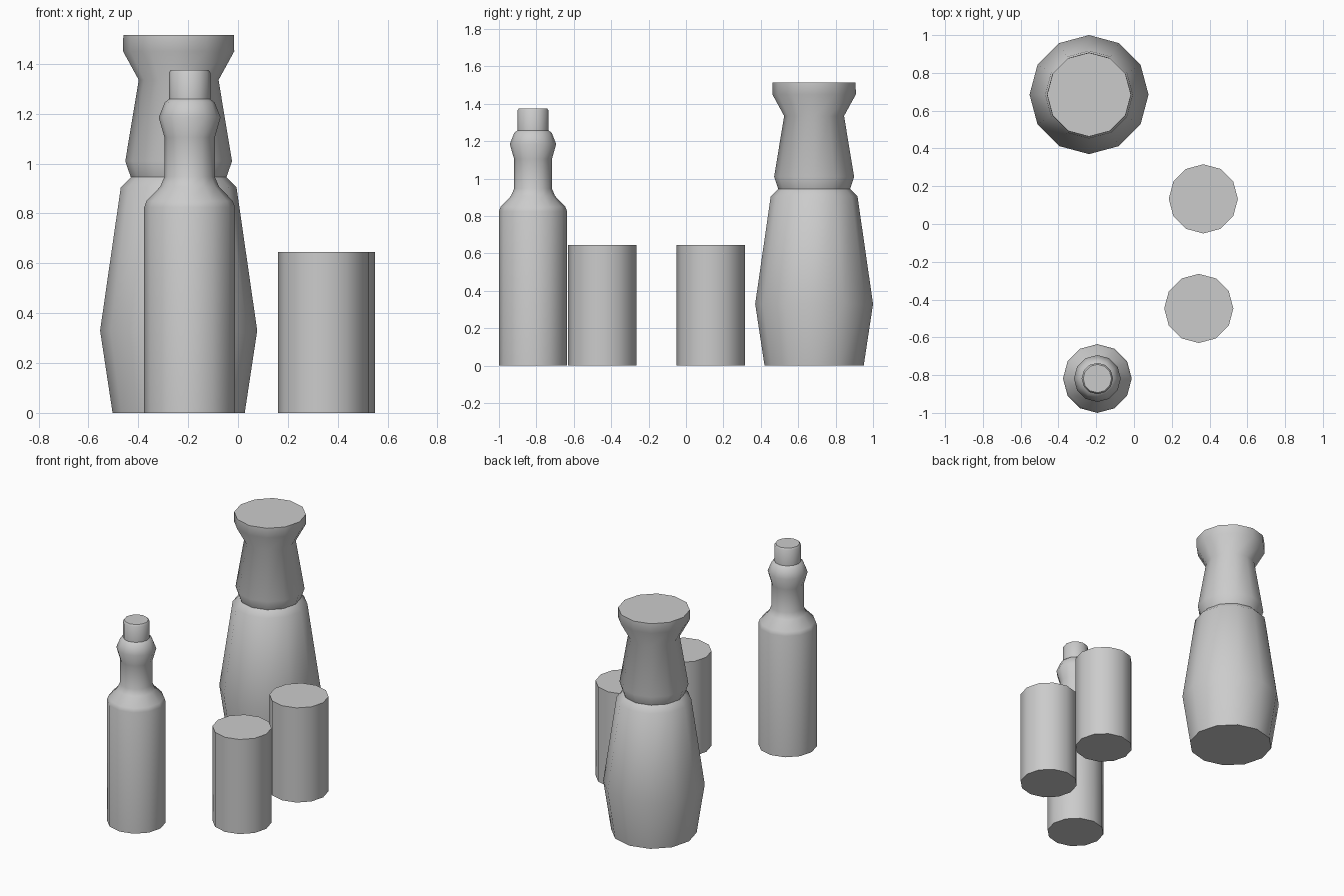
import bpy, bmesh, math

cube = bpy.data.objects.get("Cube")
if cube:
    bpy.data.objects.remove(cube, do_unlink=True)

SIDES = 12

grey = bpy.data.materials.new("plain grey")
grey.use_nodes = True
colour = (0.6, 0.6, 0.6, 1)
grey.diffuse_color = colour
grey.node_tree.nodes["Principled BSDF"].inputs["Base Color"].default_value = colour


def turned(name, centre, profile):
    """Closed solid of revolution from (radius, height) points."""
    bm = bmesh.new()
    rings = []
    for r, z in profile:
        angles = [math.tau * i / SIDES for i in range(SIDES)]
        rings.append([bm.verts.new((r * math.cos(a), r * math.sin(a), z)) for a in angles])
    for low, high in zip(rings, rings[1:]):
        for i in range(SIDES):
            j = (i + 1) % SIDES
            bm.faces.new((low[i], low[j], high[j], high[i]))
    bm.faces.new(rings[0][::-1])
    bm.faces.new(rings[-1])
    mesh = bpy.data.meshes.new(name)
    bm.to_mesh(mesh)
    bm.free()
    mesh.materials.append(grey)
    obj = bpy.data.objects.new(name, mesh)
    obj.location = (*centre, 0)
    bpy.context.collection.objects.link(obj)
    bpy.ops.object.select_all(action="DESELECT")
    obj.select_set(True)
    bpy.context.view_layer.objects.active = obj
    bpy.ops.object.shade_smooth_by_angle(angle=math.radians(50))
    return obj


# Large carafe with pinched waist and flared rim
turned("carafe", (-0.238, 0.685), [
    (0.265, 0), (0.315, 0.33), (0.232, 0.905), (0.192, 0.945),
    (0.214, 1.01), (0.16, 1.335), (0.223, 1.45), (0.222, 1.515)])

# Slim bottle with rounded shoulder, collar and cap
turned("bottle", (-0.194, -0.818), [
    (0.182, 0), (0.182, 0.825), (0.173, 0.85), (0.118, 0.907), (0.101, 0.947),
    (0.101, 1.105), (0.124, 1.185), (0.1, 1.245), (0.083, 1.258),
    (0.083, 1.365), (0.075, 1.376)])

# Two plain tumblers
for name, centre in (("back_tumbler", (0.367, 0.133)), ("front_tumbler", (0.343, -0.447))):
    turned(name, centre, [(0.183, 0), (0.183, 0.645)])
